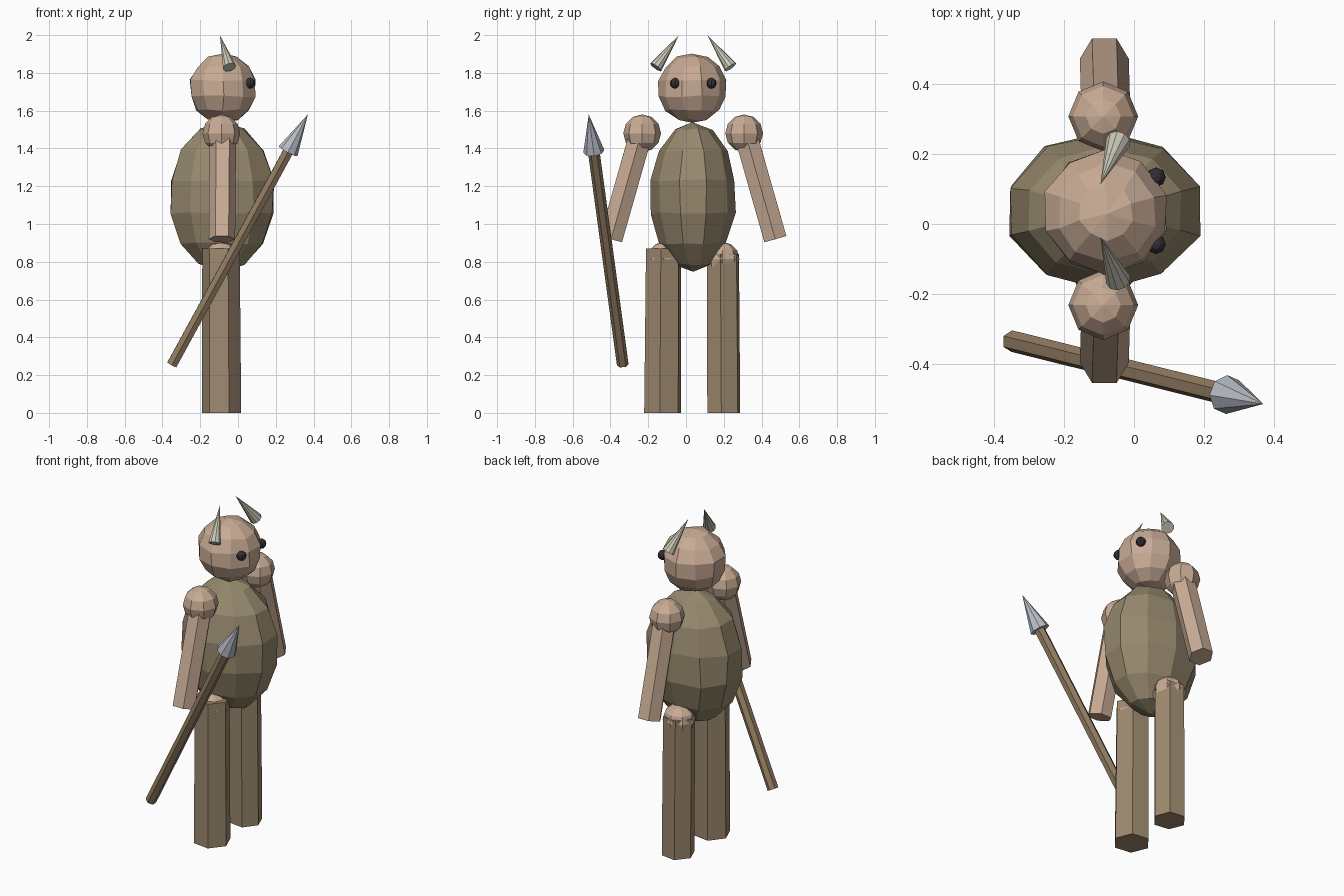
import bpy, bmesh, random
from math import radians
from mathutils import Vector, Matrix

if "Cube" in bpy.data.objects:
    bpy.data.objects.remove(bpy.data.objects["Cube"])

random.seed(4)
CX, CY = -0.085, 0.038   # body axis; the figure faces +x and mirrors in y


def material(name, rgb):
    m = bpy.data.materials.new(name)
    m.diffuse_color = (*rgb, 1)
    m.use_nodes = True
    m.node_tree.nodes["Principled BSDF"].inputs["Base Color"].default_value = m.diffuse_color
    return m


SKIN = material("skin", (0.58, 0.41, 0.30))
TUNIC = material("tunic", (0.31, 0.25, 0.155))
CLOTH = material("trousers", (0.34, 0.25, 0.16))
WOOD = material("wood", (0.30, 0.21, 0.125))
METAL = material("metal", (0.48, 0.51, 0.57))
HORN = material("horn", (0.60, 0.58, 0.48))
BLACK = material("eye_black", (0.03, 0.03, 0.035))


def finish(name, bm, mat):
    me = bpy.data.meshes.new(name)
    bm.to_mesh(me)
    bm.free()
    me.materials.append(mat)
    ob = bpy.data.objects.new(name, me)
    bpy.context.collection.objects.link(ob)
    return ob


def ball(name, centre, radii, mat, seg=8, rings=6, rough=0.0):
    bm = bmesh.new()
    bmesh.ops.create_uvsphere(bm, u_segments=seg, v_segments=rings, radius=1)
    for v in bm.verts:
        v.co = Vector(c * r + random.uniform(-rough, rough)
                      for c, r in zip(v.co, radii))
        v.co += Vector(centre)
    return finish(name, bm, mat)


def rod(name, a, b, r1, r2, mat, sides=6, twist=0):
    a, b = Vector(a), Vector(b)
    d = b - a
    rot = Vector((0, 0, 1)).rotation_difference(d).to_matrix().to_4x4()
    bm = bmesh.new()
    bmesh.ops.create_cone(
        bm, cap_ends=True, segments=sides, radius1=r1, radius2=r2, depth=d.length,
        matrix=Matrix.Translation((a + b) / 2) @ rot @ Matrix.Rotation(radians(twist), 4, 'Z'))
    return finish(name, bm, mat)


# Torso and head
ball("torso", (CX, CY, 1.145), (0.29, 0.228, 0.395), TUNIC, 10, 7, 0.006)
ball("head", (-0.08, 0.033, 1.718), (0.184, 0.18, 0.182), SKIN, 10, 7, 0.006)

# Mirrored limbs, eyes and horns
for side, label in ((-1, "right"), (1, "left")):
    def at(x, off, z):
        return (x, CY + side * off, z)
    ball(label + "_shoulder", at(-0.088, 0.27, 1.48), (0.1, 0.1, 0.1), SKIN)
    rod(label + "_arm", at(-0.085, 0.435, 0.92), at(-0.08, 0.27, 1.50),
        0.07, 0.07, SKIN, 6, 90)
    ball(label + "_hip", at(-0.09, 0.155, 0.815), (0.095, 0.09, 0.09), SKIN)
    rod(label + "_leg", at(-0.087, 0.162, 0.0), at(-0.09, 0.157, 0.87 if side < 0 else 0.84),
        0.105 if side < 0 else 0.094, 0.1 if side < 0 else 0.092, CLOTH, 6, 82)
    ball(label + "_eye", at(0.063, 0.096, 1.745), (0.028,) * 3, BLACK)
    rod(label + "_horn", at(-0.045, 0.198, 1.83), at(-0.096, 0.075, 2.0),
        0.036, 0.0, HORN, 10)

# Spear held beside the right hand
rod("spear_shaft", (-0.35, -0.335, 0.255), (0.28, -0.492, 1.41), 0.031, 0.031, WOOD, 6)
rod("spear_tip", (0.265, -0.488, 1.385), (0.37, -0.515, 1.58), 0.056, 0.0, METAL, 8)
